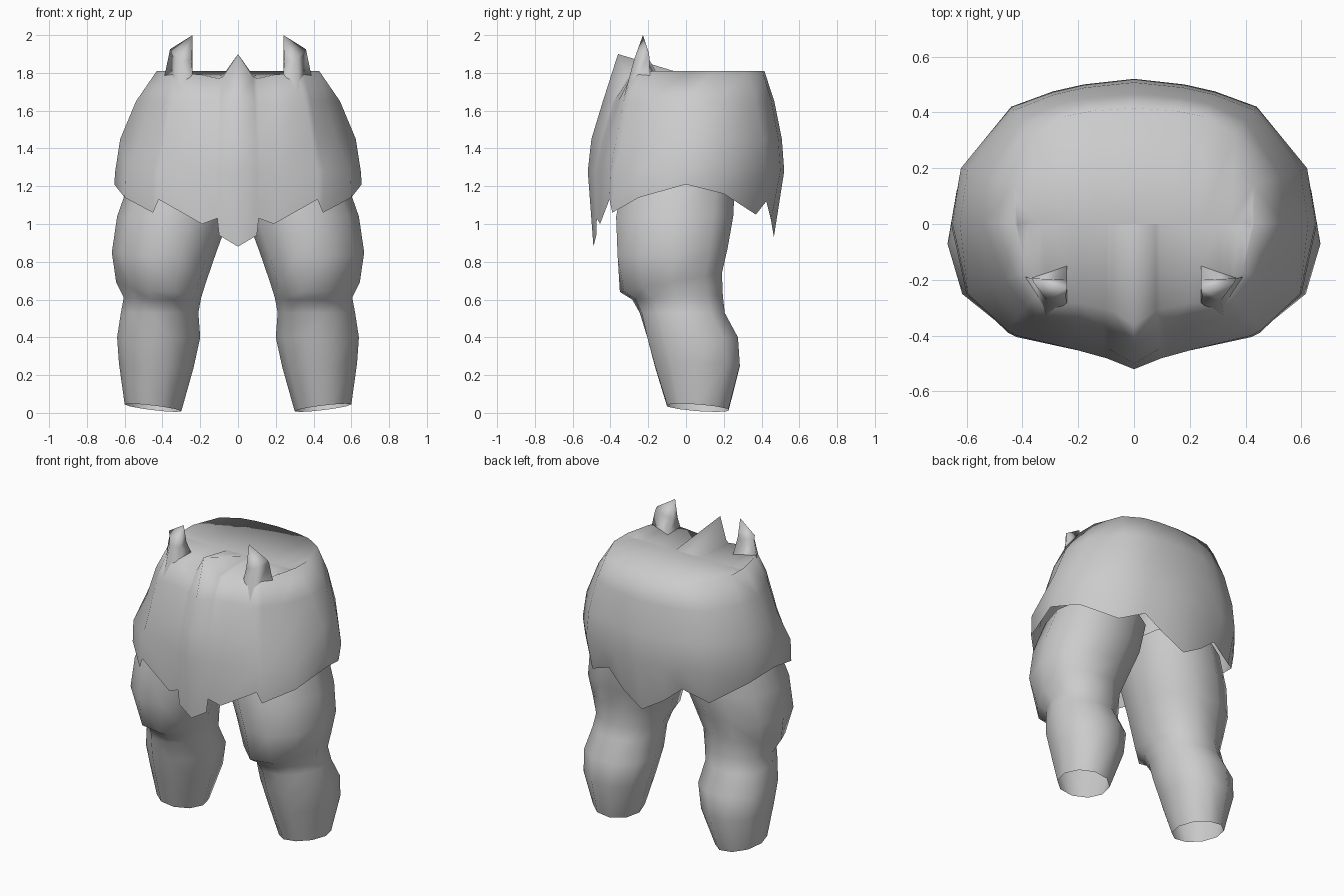
import bpy, math

grey = bpy.data.materials.new("plain_grey")
grey.diffuse_color = (0.6, 0.6, 0.6, 1)


def make(name, verts, faces, clip=False):
    """Smooth mesh for the +x half, mirrored across x = 0."""
    mesh = bpy.data.meshes.new(name)
    mesh.from_pydata(verts, [], faces)
    mesh.materials.append(grey)
    for p in mesh.polygons:
        p.use_smooth = True
    ob = bpy.data.objects.new(name, mesh)
    bpy.context.collection.objects.link(ob)
    m = ob.modifiers.new("mirror", 'MIRROR')
    m.use_mirror_merge = clip
    m.use_clip = clip
    return ob


def bridge(rows, n, closed):
    """Quads between successive rows of n points, outward for counter-clockwise rows going up."""
    last = n if closed else n - 1
    return [(r * n + i, r * n + (i + 1) % n, (r + 1) * n + (i + 1) % n, (r + 1) * n + i)
            for r in range(rows - 1) for i in range(last)]


# Skirt columns, front centre to back centre: waist point, widest point, hem point, roundness
columns = [
    ((0, -.36, 1.90), (0, -.52), (0, -.49, .88), 1),
    ((.08, -.31, 1.78), (.10, -.48), (.10, -.475, .94), .9),
    ((.10, -.305, 1.77), (.12, -.475), (.11, -.472, 1.03), .9),
    ((.19, -.285, 1.79), (.21, -.45), (.19, -.455, 1.0), .9),
    ((.31, -.28, 1.80), (.42, -.40), (.42, -.405, 1.13), .85),
    ((.345, -.25, 1.80), (.455, -.38), (.45, -.39, 1.06), .75),
    ((.39, -.17, 1.81), (.595, -.25), (.60, -.25, 1.14), .72),
    ((.43, 0, 1.81), (.65, 0), (.655, 0, 1.21), 1),
    ((.43, .14, 1.81), (.62, .20), (.60, .20, 1.16), 1),
    ((.36, .32, 1.81), (.44, .42), (.43, .37, 1.05), 1),
    ((.25, .385, 1.81), (.29, .475), (.27, .425, 1.12), 1),
    ((.15, .405, 1.81), (.18, .50), (.15, .45, 1.02), 1),
    ((0, .415, 1.81), (0, .52), (0, .465, .93), 1),
]
n = len(columns)
verts = [c[2] for c in columns]
for z, f in ((1.28, 1), (1.45, .88), (1.65, .5)):
    for t, w, _, k in columns:
        g = f if f == 1 else f * k
        verts.append((t[0] + (w[0] - t[0]) * g, t[1] + (w[1] - t[1]) * g, z))
verts += [c[0] for c in columns]
# Waist cover folds down gently to a crease across the middle
verts += [(c[0][0] * .97, 0, 1.79) for c in columns]
make("skirt", verts, bridge(6, n, False), True)

# Pointed horns blending down into the waistband
horn = [(.24, -.15, 1.79), (.235, -.30, 1.74), (.32, -.335, 1.65), (.39, -.19, 1.78),
        (.24, -.20, 1.88), (.245, -.262, 1.86), (.31, -.275, 1.87), (.365, -.195, 1.90),
        (.24, -.228, 2.0), (.36, -.21, 1.925)]
make("waist_horn", horn, [(1, 2, 6, 5), (2, 3, 7, 6), (3, 0, 4, 7), (0, 1, 5, 4),
                          (4, 5, 8), (5, 6, 8), (6, 9, 8), (6, 7, 9), (7, 4, 8, 9)])

# Leg rings: height, inner x, outer x, front y, back y, outward tilt, backward tilt, outer front corner
rings = [
    (.027, .30, .60, -.10, .225, .018, -.012, 0),
    (.25, .235, .63, -.165, .285, .01, 0, 0),
    (.40, .20, .64, -.205, .275, 0, 0, 0),
    (.53, .21, .62, -.245, .205, 0, 0, -.08),
    (.61, .195, .605, -.285, .195, 0, .01, -.14),
    (.69, .17, .645, -.35, .19, 0, .05, -.14),
    (.85, .115, .668, -.362, .22, 0, .02, 0),
    (1.04, .045, .64, -.37, .25, 0, 0, 0),
    (1.24, .01, .57, -.33, .26, 0, 0, 0),
]
sides = 10
verts = []
for z, x0, x1, y0, y1, tx, ty, corner in rings:
    for i in range(sides):
        a = 2 * math.pi * i / sides
        c, s = math.cos(a), math.sin(a) / math.sin(.4 * math.pi)
        # Fuller back corners, flatter outer front corner at the knee
        k = 0
        if s > .01:
            k = .09 if z > .1 else 0
        elif c > 0:
            k = corner
        k = 1 + k * abs(math.sin(2 * a))
        c, s = c * k, max(-1, min(1, s * k))
        verts.append(((x0 + x1) / 2 + (x1 - x0) / 2 * c,
                      (y0 + y1) / 2 + (y1 - y0) / 2 * s, z + tx * c + ty * s))
make("leg", verts, bridge(len(rings), sides, True))
